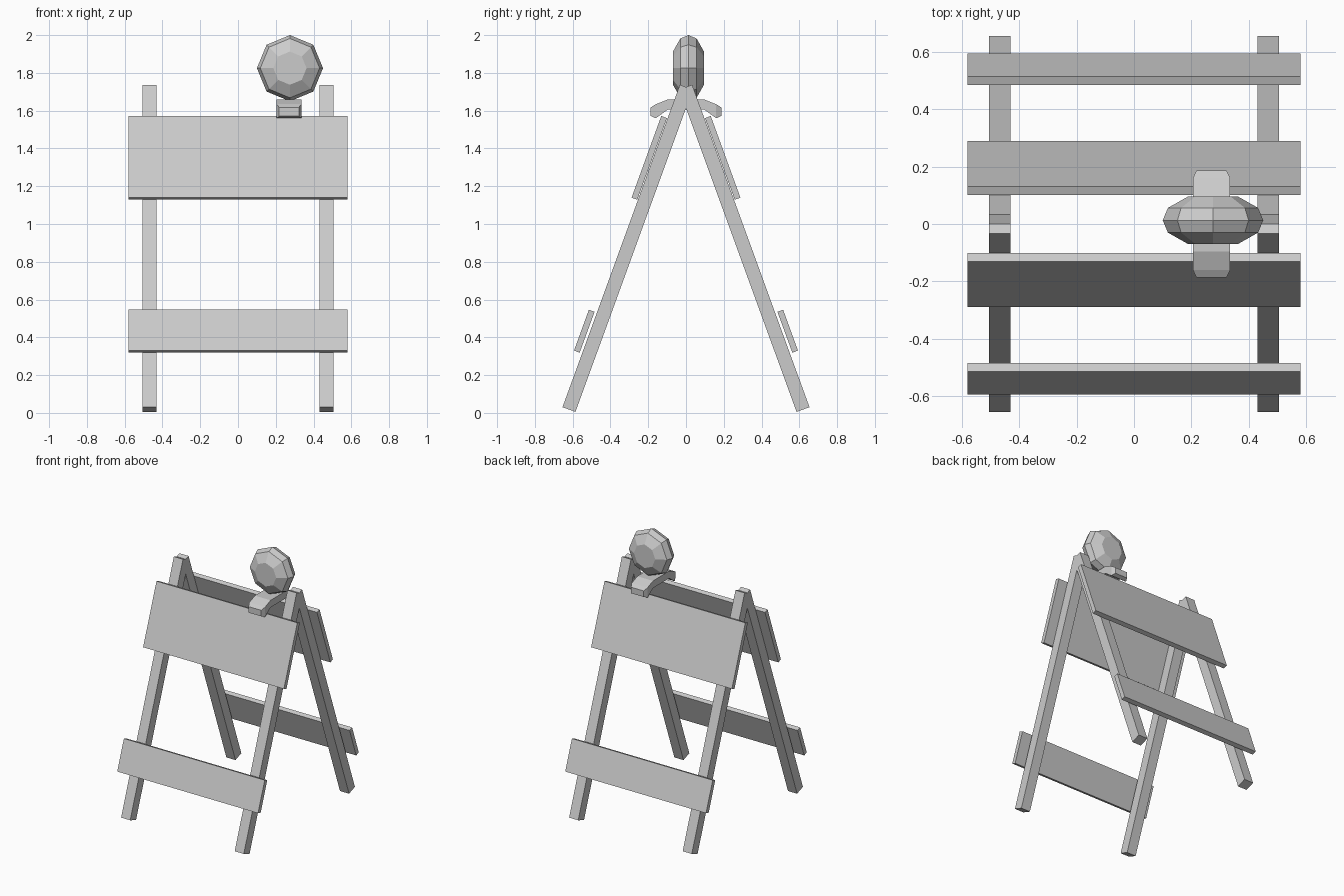
import bpy, bmesh, math
from mathutils import Vector

if "Cube" in bpy.data.objects:
    bpy.data.objects.remove(bpy.data.objects["Cube"])

TILT = math.radians(20)


def mesh_object(name, bm):
    bmesh.ops.recalc_face_normals(bm, faces=bm.faces)
    mesh = bpy.data.meshes.new(name)
    bm.to_mesh(mesh)
    bm.free()
    obj = bpy.data.objects.new(name, mesh)
    bpy.context.collection.objects.link(obj)
    return obj


def box(name, center, size, tilt):
    bm = bmesh.new()
    bmesh.ops.create_cube(bm, size=1)
    bmesh.ops.scale(bm, vec=size, verts=bm.verts)
    obj = mesh_object(name, bm)
    obj.location = center
    obj.rotation_euler.x = tilt
    return obj


def loft(name, rings):
    """Skin a sequence of equal-length closed rings and cap both ends."""
    bm = bmesh.new()
    loops = [[bm.verts.new(p) for p in ring] for ring in rings]
    n = len(loops[0])
    for a, b in zip(loops, loops[1:]):
        for i in range(n):
            j = (i + 1) % n
            bm.faces.new((a[i], a[j], b[j], b[i]))
    bm.faces.new(loops[0])
    bm.faces.new(loops[-1])
    return mesh_object(name, bm)


# Two leaning frames: legs and sign boards
for side, label in ((-1, "front"), (1, "back")):
    for x, hand in ((-0.468, "left"), (0.468, "right")):
        box(f"{label}_{hand}_leg", (x, side * 0.309, 0.871),
            (0.075, 0.073, 1.816), side * TILT)
    box(f"{label}_upper_board", (0, side * 0.1945, 1.35),
        (1.16, 0.032, 0.46), side * TILT)
    box(f"{label}_lower_board", (0, side * 0.5385, 0.4325),
        (1.16, 0.032, 0.23), side * TILT)

# Warning lamp: faceted octagonal lens
center = Vector((0.275, 0.013, 1.825))
profile = [(-0.082, 0.088), (-0.043, 0.157), (0, 0.175), (0.043, 0.157), (0.082, 0.088)]
loft("warning_lamp", [
    [center + Vector((r * math.cos(k * math.pi / 4), y, r * math.sin(k * math.pi / 4)))
     for k in range(8)] for y, r in profile])

# Lamp bracket: arched saddle; half sections are (y, top z, bottom z, half width)
half = [(0.095, 1.66, 1.607, 0.065), (0.16, 1.634, 1.56, 0.065), (0.187, 1.617, 1.572, 0.052)]
sections = [(-y, t, b, w) for y, t, b, w in reversed(half)] + half
loft("lamp_bracket", [
    [(0.27 - w, y, b), (0.27 + w, y, b), (0.27 + w, y, t), (0.27 - w, y, t)]
    for y, t, b, w in sections])
